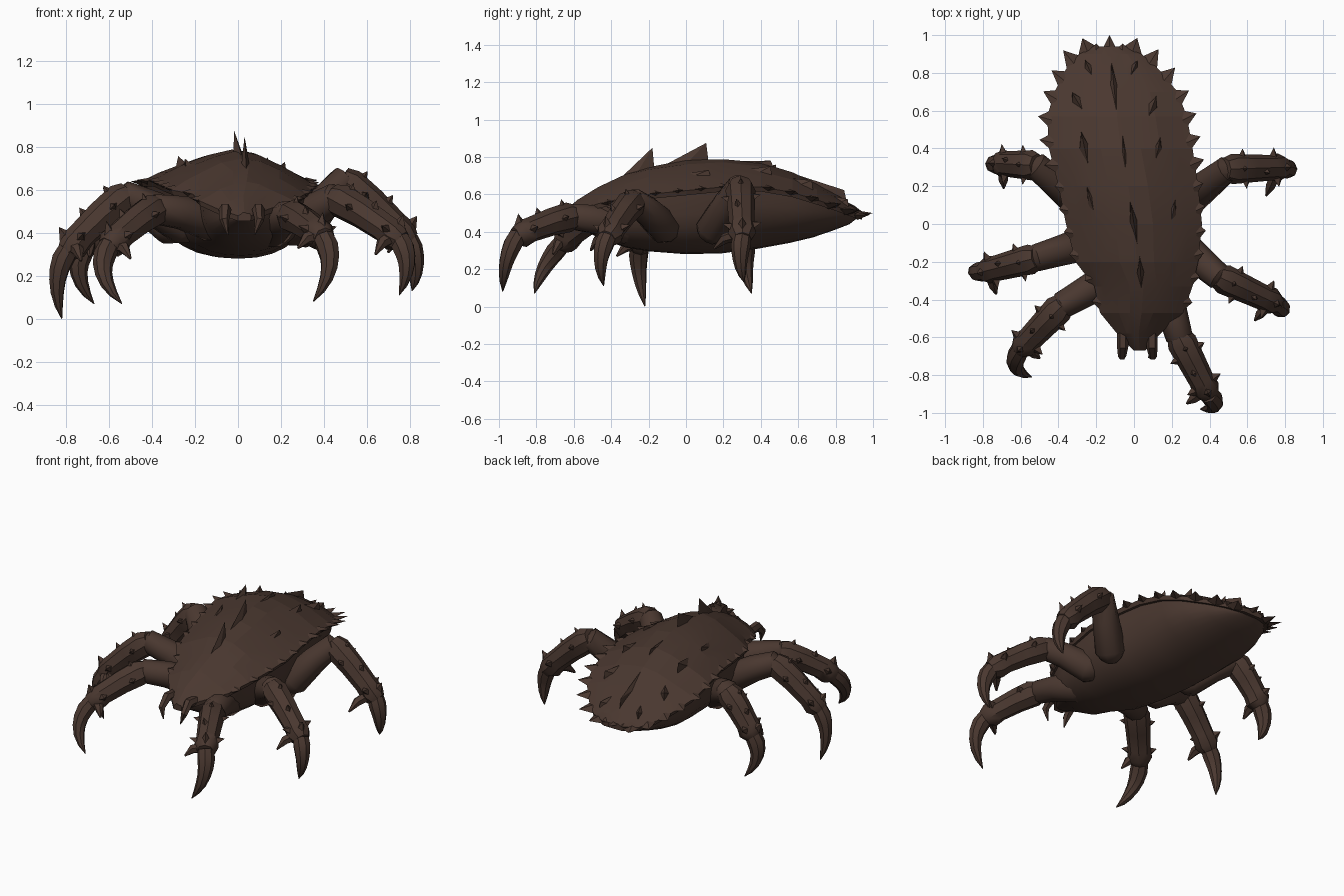
import bpy, bmesh, math, random
from mathutils import Vector as V

if "Cube" in bpy.data.objects:
    bpy.data.objects.remove(bpy.data.objects["Cube"])

random.seed(4)
shell_brown = bpy.data.materials.new("dark brown shell")
shell_brown.diffuse_color = (0.068, 0.039, 0.029, 1)
shell_brown.use_nodes = True
shell_brown.node_tree.nodes["Principled BSDF"].inputs["Base Color"].default_value = shell_brown.diffuse_color


def finish(name, bm, smooth=None):
    bmesh.ops.recalc_face_normals(bm, faces=bm.faces)
    me = bpy.data.meshes.new(name)
    bm.to_mesh(me)
    bm.free()
    ob = bpy.data.objects.new(name, me)
    bpy.context.collection.objects.link(ob)
    me.materials.append(shell_brown)
    if smooth:
        bpy.ops.object.select_all(action='DESELECT')
        ob.select_set(True)
        bpy.context.view_layer.objects.active = ob
        bpy.ops.object.shade_smooth_by_angle(angle=math.radians(smooth))
    return ob


def skin(bm, rings):
    rows = [[bm.verts.new(p) for p in r] for r in rings]
    n = len(rows[0])
    for a, b in zip(rows, rows[1:]):
        for i in range(n):
            j = (i + 1) % n
            bm.faces.new((a[i], a[j], b[j], b[i]))
    bm.faces.new(rows[0])
    bm.faces.new(rows[-1])


def tube(bm, pts, radii, ref, sides=8):
    rings = []
    for k, (p, r) in enumerate(zip(pts, radii)):
        t = (pts[min(k + 1, len(pts) - 1)] - pts[max(k - 1, 0)]).normalized()
        u = (ref - t * t.dot(ref)).normalized()
        w = t.cross(u)
        rings.append([p + (u * math.cos(a) + w * math.sin(a)) * r
                      for a in (2 * math.pi * i / sides for i in range(sides))])
    skin(bm, rings)


def spike(bm, base, tip, a, b):
    # pyramid on a diamond base
    q = [bm.verts.new(p) for p in (base + a, base + b, base - a, base - b)]
    t = bm.verts.new(tip)
    for i in range(4):
        bm.faces.new((q[i], q[(i + 1) % 4], t))
    bm.faces.new(q)


# body stations: y, left x, right x, rim z, top z, belly z
ST = [(-.67, .00, .06, .48, .50, .46), (-.58, -.09, .14, .51, .57, .42),
      (-.47, -.18, .26, .55, .635, .36), (-.33, -.21, .31, .58, .70, .315),
      (-.20, -.31, .34, .60, .75, .295), (0, -.36, .36, .62, .78, .28),
      (.20, -.40, .34, .64, .79, .285), (.40, -.45, .31, .64, .77, .31),
      (.57, -.46, .28, .61, .72, .34), (.70, -.42, .23, .57, .66, .37),
      (.82, -.36, .13, .53, .59, .41), (.90, -.29, .04, .50, .54, .44),
      (.94, -.20, -.06, .49, .505, .47)]


def station(y):
    for a, b in zip(ST, ST[1:]):
        if y <= b[0]:
            f = (y - a[0]) / (b[0] - a[0])
            return [p + (q - p) * f for p, q in zip(a, b)]
    return list(ST[-1])


def top_point(y, t):
    _, l, r, rim, top, _ = station(y)
    return V(((l + r) / 2 + t * (r - l) / 2, y, rim + (top - rim) * (1 - abs(t) ** 1.5)))


# carapace: faceted, slightly uneven shell with a thin rim
TS = (-1, -.8, -.55, -.28, 0, .28, .55, .8, 1)
bm = bmesh.new()
rings = []
for s in ST:
    over = [top_point(s[0], t) for t in TS]
    for p in over[1:-1]:
        p.z += random.uniform(-.006, .006)
    under = [top_point(s[0], t * .97) for t in reversed(TS)]
    for p in under:
        p.z = s[3] - .025
    rings.append(over + under)
skin(bm, rings)
finish("carapace", bm, 8)

# belly, fuller towards the front
bm = bmesh.new()
rings = []
for y, l, r, rim, top, bot in ST:
    c, h = (l + r) / 2, (r - l) / 2 * .93
    e = .68 if y < .3 else .85
    ring = []
    for i in range(15):
        a = math.pi * i / 14
        k = math.cos(a)
        ring.append(V((c - h * math.copysign(abs(k) ** .9, k), y * .97,
                       rim - .01 - (rim - .01 - bot) * max(0, math.sin(a)) ** e)))
    rings.append(ring)
skin(bm, rings)
finish("belly", bm, 40)

# spikes around the rim, flush with the shell
bm = bmesh.new()
for side in (-1, 1):
    for k, y in enumerate((-.42, -.29, -.17, -.05, .07, .19, .31, .43, .55, .66, .76, .85, .915)):
        p = top_point(y, side * .93)
        t = (top_point(min(y + .03, .94), side) - top_point(y - .03, side)).normalized()
        out = V((t.y * side, -t.x * side, 0)).normalized()
        size = .05 if y < .25 else .075 if y < .9 else .055
        spike(bm, p - V((0, 0, .016)), p + out * size + V((0, .02, -.008)),
              t * .055, V((0, 0, .02)))
for x, y in ((-.13, 1), (-.20, .955), (-.06, .955)):
    spike(bm, V((x, .92, .495)), V((x, y, .50)), V((.04, 0, 0)), V((0, 0, .018)))
finish("rim_spikes", bm)

# blades on the back: front x,y / back x,y / height / half width
bm = bmesh.new()
for x0, y0, x1, y1, h, w in (
        (.04, -.36, .03, -.17, .10, .02), (.02, -.12, -.02, .12, .09, .022),
        (-.03, .12, -.06, .47, .03, .018), (-.09, .57, -.12, .86, .05, .02),
        (-.22, .78, -.26, .87, .04, .022), (-.27, .60, -.33, .70, .05, .028),
        (-.24, .30, -.28, .49, .06, .03), (-.20, .02, -.25, .20, .025, .018),
        (.07, .55, .12, .68, .05, .028), (.11, .31, .14, .46, .05, .024),
        (.19, -.02, .22, .13, .025, .018), (-.02, .78, .02, .87, .04, .02)):
    ends = []
    for x, y in ((x0, y0), (x1, y1)):
        _, l, r = station(y)[:3]
        ends.append(top_point(y, (x - (l + r) / 2) / ((r - l) / 2)))
    a, b = ends
    d = (b - a) / 2
    side = d.cross(V((0, 0, 1))).normalized() * w
    spike(bm, (a + b) / 2 - V((0, 0, .008)), b + V((0, 0, h)) - d * .1, d, side)
finish("back_blades", bm)

# mouth fangs
bm = bmesh.new()
for x in (-.06, .095):
    pts = [V((x, -.54, .50)), V((x, -.65, .51)), V((x * 1.05, -.70, .46)), V((x * .8, -.705, .39))]
    tube(bm, pts, (.03, .03, .022, .003), V((1, 0, 0)), 6)
finish("fangs", bm, 40)

# legs: hip, knee, ankle, claw bend, claw tip, thumb tip
LEGS = {
    "front_right": ((.16, -.32, .42), (.24, -.60, .48), (.395, -.90, .38),
                    (.425, -.96, .24), (.35, -.98, .08), (.28, -.95, .35)),
    "front_left": ((-.12, -.28, .45), (-.38, -.43, .51), (-.60, -.66, .34),
                   (-.625, -.755, .21), (-.54, -.81, .07), (-.50, -.71, .30)),
    "middle_left": ((-.25, -.10, .43), (-.52, -.18, .57), (-.79, -.25, .32),
                    (-.84, -.25, .18), (-.82, -.22, 0), (-.73, -.37, .29)),
    "middle_right": ((.25, -.11, .42), (.45, -.28, .56), (.75, -.42, .37),
                     (.785, -.455, .25), (.75, -.44, .11), (.64, -.51, .32)),
    "rear_left": ((-.31, .13, .43), (-.52, .31, .57), (-.71, .32, .34),
                  (-.74, .32, .21), (-.67, .35, .07), (-.69, .19, .31)),
    "rear_right": ((.30, .14, .41), (.49, .29, .64), (.79, .30, .37),
                   (.825, .29, .25), (.81, .31, .13), (.70, .15, .33)),
}
for name, joints in LEGS.items():
    hip, knee, ankle, bend, tip, thumb = map(V, joints)
    shin = ankle - knee
    ref = shin.cross(V((0, 0, 1))).normalized()
    up = ref.cross(shin).normalized()
    bm = bmesh.new()
    # thigh with a rounded root
    thigh = knee - hip
    mid = hip.lerp(knee, .55) + V((0, 0, .012))
    tube(bm, [hip - thigh.normalized() * .07, hip - thigh.normalized() * .045, hip, mid,
              knee, knee + shin * .08],
         (.03, .065, .092, .08, .072, .05), ref, 10)
    # shin with flared ends
    fr = (-.04, .08, .4, .75, .92, 1.04)
    bow = (0, .006, .012, .008, 0, 0)
    tube(bm, [knee + shin * f + up * b for f, b in zip(fr, bow)],
         (.062, .08, .074, .068, .074, .05), ref)
    # curved claw
    ctrl = bend * 2 - (ankle + tip) / 2
    pts = [ankle * (1 - t) ** 2 + ctrl * 2 * t * (1 - t) + tip * t * t
           for t in (0, .17, .34, .5, .67, .84, 1)]
    tube(bm, pts, (.05, .053, .047, .04, .032, .02, .002), ref)
    # thumb claw
    root = ankle - shin * .08
    m = root.lerp(thumb, .65) + V((0, 0, .01))
    tube(bm, [root, m, thumb - V((0, 0, .02))], (.036, .028, .006), V((0, 0, 1)), 6)
    finish(name + "_leg", bm, 40)
    # shin thorns
    bm = bmesh.new()
    n = shin.normalized()
    for f, ang in ((.15, 0), (.55, 15), (.92, 0), (.3, 75), (.85, 70), (.25, -75), (.8, -75)):
        a = math.radians(ang)
        d = up * math.cos(a) + ref * math.sin(a)
        c = knee + shin * f + d * .056
        spike(bm, c, c + d * .055 - n * .008, n * .034, n.cross(d) * .026)
    finish(name + "_thorns", bm)
